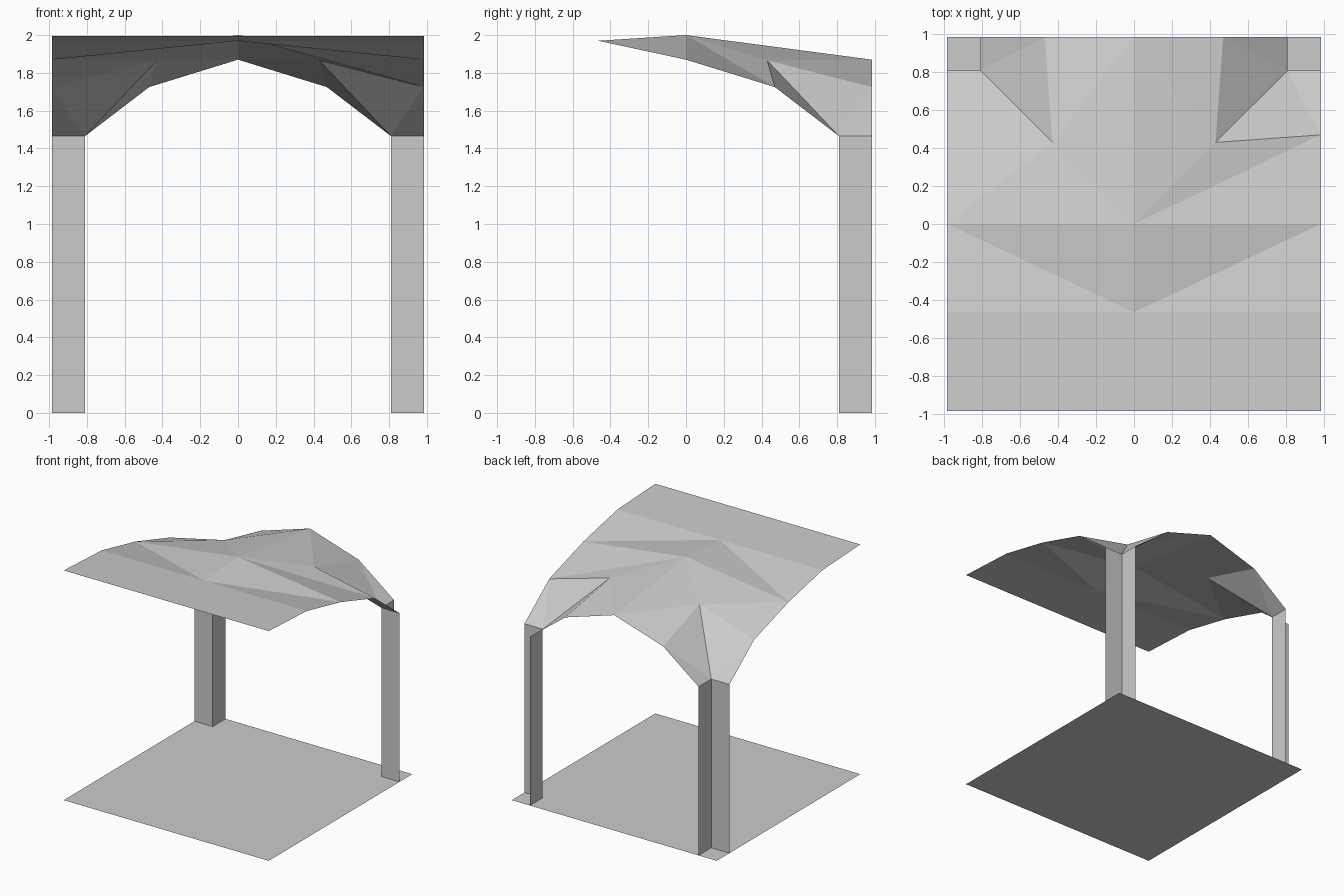
import bpy
import bmesh

cube = bpy.data.objects.get("Cube")
if cube:
    bpy.data.objects.remove(cube, do_unlink=True)

# Main dimensions
HALF = 0.985      # half width of the floor and roof
POST = 0.81       # inner corner of the posts
SPRING = 1.465    # top of the posts
HAUNCH = 1.725    # height of the arch haunch
CROWN = 1.87      # height of the arch crown

grey = bpy.data.materials.new("light_grey")
grey.use_nodes = True
colour = (0.6, 0.6, 0.6, 1)
grey.diffuse_color = colour
grey.node_tree.nodes["Principled BSDF"].inputs["Base Color"].default_value = colour


def sheet(name, faces):
    """Make one object from a list of polygons, welding shared corners."""
    bm = bmesh.new()
    for face in faces:
        bm.faces.new([bm.verts.new(p) for p in face])
    bmesh.ops.remove_doubles(bm, verts=bm.verts, dist=0.0005)
    mesh = bpy.data.meshes.new(name)
    bm.to_mesh(mesh)
    bm.free()
    mesh.materials.append(grey)
    obj = bpy.data.objects.new(name, mesh)
    bpy.context.collection.objects.link(obj)
    return obj


def roof_half(side):
    """Folded roof panels on one side; side is +1 for left, -1 for right."""
    def p(x, y, z):
        return (side * x, y, z)

    peak = p(0, 0, 2)
    fold_mid, fold_out = p(0, -0.465, 1.97), p(HALF, -0.465, 1.97)
    front_mid, front_out = p(0, -HALF, 1.995), p(HALF, -HALF, 1.995)
    side_crown, back_crown = p(HALF, 0, CROWN), p(0, HALF, CROWN)
    side_haunch, back_haunch = p(HALF, 0.47, HAUNCH), p(0.47, HALF, HAUNCH)
    hip = p(0.43, 0.43, 1.866)
    post_in = p(POST, POST, SPRING)
    post_side, post_back = p(HALF, POST, SPRING), p(POST, HALF, SPRING)

    panels = [
        # front visor and its fold
        (front_mid, front_out, fold_out, fold_mid),
        (fold_mid, fold_out, side_crown),
        (fold_mid, side_crown, peak),
        # back vault
        (peak, hip, back_crown),
        (hip, back_haunch, back_crown),
        # hip faces running down to the post
        (hip, side_haunch, post_in),
        (side_haunch, post_side, post_in),
        (hip, post_in, back_haunch),
        (post_in, post_back, back_haunch),
    ]
    # side vault
    if side > 0:
        panels += [(peak, side_crown, side_haunch), (peak, side_haunch, hip)]
    else:
        panels += [(peak, side_crown, hip), (side_crown, side_haunch, hip)]
    return [q if side > 0 else q[::-1] for q in panels]


# Folded canopy
sheet("roof", roof_half(1) + roof_half(-1))

# Floor
sheet("floor", [[(-HALF, -HALF, 0), (HALF, -HALF, 0), (HALF, HALF, 0), (-HALF, HALF, 0)]])

# Angle-shaped posts, open towards the outer corners
for name, side in (("left_post", 1), ("right_post", -1)):
    plan = [(side * HALF, POST), (side * POST, POST), (side * POST, HALF)]
    walls = []
    for a, b in zip(plan, plan[1:]):
        wall = [(*a, 0), (*a, SPRING), (*b, SPRING), (*b, 0)]
        walls.append(wall if side > 0 else wall[::-1])
    sheet(name, walls)
